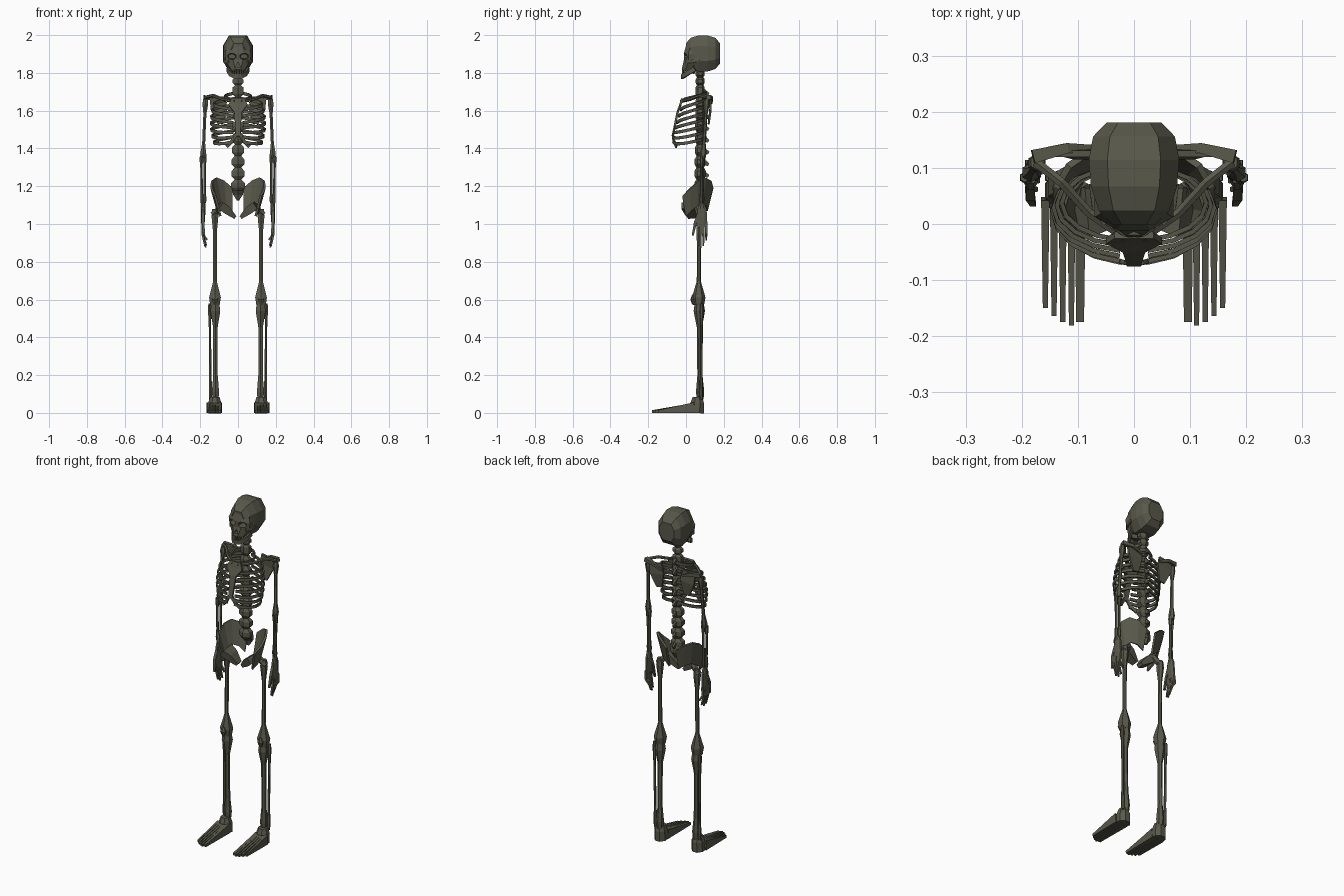
import bpy, bmesh, math
from mathutils import Vector

if "Cube" in bpy.data.objects:
    bpy.data.objects.remove(bpy.data.objects["Cube"], do_unlink=True)

bone = bpy.data.materials.new("dark_bone")
bone.use_nodes = True
bone.diffuse_color = (.1, .098, .07, 1)
bone.node_tree.nodes["Principled BSDF"].inputs["Base Color"].default_value = bone.diffuse_color


def polygon(sides):
    """Regular cross-section with a flat side facing each main direction."""
    angles = [(i + .5) * math.tau / sides for i in range(sides)]
    size = 1 / math.cos(math.pi / sides)
    return [(size * math.cos(a), size * math.sin(a)) for a in angles]


TRIANGLE, BOX, HEX, OCT = (polygon(sides) for sides in (3, 4, 6, 8))
SKULL = [(math.copysign(abs(u) ** .6, u), v) for u, v in OCT]
RIGHTWARD, BACKWARD, UPWARD = Vector((1, 0, 0)), Vector((0, 1, 0)), Vector((0, 0, 1))
SIDES = (("left", 1), ("right", -1))


def finish(name, bm):
    bmesh.ops.recalc_face_normals(bm, faces=bm.faces)
    mesh = bpy.data.meshes.new(name)
    bm.to_mesh(mesh)
    bm.free()
    mesh.materials.append(bone)
    obj = bpy.data.objects.new(name, mesh)
    bpy.context.collection.objects.link(obj)
    return obj


def loft(name, path, radii, ref=BACKWARD, section=HEX, mirror=1):
    """Sweep a section along a path; each radius is one size or (across, along ref)."""
    path = [Vector((x * mirror, y, z)) for x, y, z in path]
    last = len(path) - 1
    bm = bmesh.new()
    rings = []
    for i, point in enumerate(path):
        tangent = (path[min(i + 1, last)] - path[max(i - 1, 0)]).normalized()
        across = ref.cross(tangent).normalized()
        along = tangent.cross(across)
        radius = radii[i] if isinstance(radii, list) else radii
        wide, deep = radius if isinstance(radius, tuple) else (radius, radius)
        rings.append([bm.verts.new(point + across * u * wide + along * v * deep) for u, v in section])
    for lower, upper in zip(rings, rings[1:]):
        for j in range(len(section)):
            bm.faces.new((lower[j - 1], lower[j], upper[j], upper[j - 1]))
    bm.faces.new(rings[0])
    bm.faces.new(rings[-1])
    return finish(name, bm)


def pair(name, path, radii, ref=BACKWARD, section=HEX):
    for side, mirror in SIDES:
        loft(side + "_" + name, path, radii, ref, section, mirror)


def limb(name, top, bottom, shaft, upper, lower):
    """Pair of long bones with swollen ends."""
    top, bottom = Vector(top), Vector(bottom)
    path = [top.lerp(bottom, t) for t in (0, .08, .25, .75, .92, 1)]
    pair(name, path, [upper * .8, upper, shaft, shaft, lower, lower * .8])


def rib(name, height, width, front, drop, rise):
    """Pair of half-hoops from the spine to the breastbone."""
    back, count = .105, 8
    path = []
    for i in range(count + 1):
        t = i / count
        angle = .12 + t * (math.pi - .3)
        y = (back + front) / 2 + (back - front) / 2 * math.cos(angle)
        path.append((width * math.sin(angle), y, height - drop * t + rise * t ** 5))
    pair(name, path, (.004, .008), UPWARD, BOX)


# Skull
path, radii = [], []
for i in range(6):
    angle = .3 + i * .51
    swell = math.sqrt(math.sin(angle))
    path.append((0, .09 - .095 * math.cos(angle), 1.903))
    radii.append((swell * (.07 + i * .004), swell * .097))
cranium = loft("cranium", path, radii, UPWARD, SKULL)
face = loft("face", [(0, .035, 1.94), (0, .03, 1.9), (0, .03, 1.86), (0, .01, 1.805)],
            [(.055, .035), (.07, .042), (.065, .042), (.032, .035)], section=OCT)

# Eye sockets and nose opening
cutters = [loft("socket_cutter", [(.035, -.05, 1.887), (.032, .03, 1.887)],
                [(.028, .02), (.018, .012)], UPWARD, OCT, mirror) for side, mirror in SIDES]
cutters.append(loft("nose_cutter", [(0, .01, 1.84), (0, -.05, 1.84)], .008, RIGHTWARD, TRIANGLE))
for part in (cranium, face):
    for cutter in cutters:
        opening = part.modifiers.new("opening", "BOOLEAN")
        opening.operation = "DIFFERENCE"
        opening.solver = "EXACT"
        opening.object = cutter
    bpy.context.view_layer.update()
    carved = bpy.data.meshes.new_from_object(part.evaluated_get(bpy.context.evaluated_depsgraph_get()))
    part.modifiers.clear()
    part.data = carved
for cutter in cutters:
    bpy.data.objects.remove(cutter, do_unlink=True)

# Jaw, teeth and cheekbones
arc = [i * .35 for i in range(-4, 5)]
loft("jaw", [(.055 * math.sin(a), .06 - .08 * math.cos(a), 1.83 - .05 * math.cos(a)) for a in arc],
     (.006, .012), UPWARD, BOX)
for i in range(-2, 3):
    x, y = i * .011, abs(i) * .003 - .014
    loft("tooth", [(x, y, 1.815), (x, y, 1.79)], (.004, .006), section=BOX)
pair("cheekbone", [(.05, 0, 1.86), (.07, .03, 1.86), (.075, .07, 1.87)], (.005, .008), UPWARD, BOX)


# Spine: waisted vertebrae, with rear spines below the neck
def vertebra(name, z, reach, width):
    waist = width / 2
    path = [(0, .075, z + reach * step) for step in (-1, -.4, .4, 1)]
    loft(name, path, [waist, (width, width * .75), (width, width * .75), waist])


for i in range(9):
    z = 1.205 + i * .062
    vertebra("vertebra", z, .031, .036 - i * .001)
    loft("vertebra_spine", [(0, .09, z), (0, .12, z - .015)], [(.008, .016), (.005, .008)], UPWARD, BOX)
for i in range(3):
    vertebra("neck_vertebra", 1.715 + i * .041, .022, .028)
loft("sacrum", [(0, .085, 1.19), (0, .1, 1.155), (0, .095, 1.125)], [(.034, .02), (.025, .015), .006])

# Ribcage
loft("sternum", [(0, -.02, 1.665), (0, -.03, 1.63), (0, -.045, 1.59), (0, -.07, 1.465)],
     [(.035, .006), (.05, .006), (.02, .006), (.012, .006)], section=BOX)
rib("top_rib", 1.695, .07, -.015, .04, 0)
for i in range(7):
    level = i / 6
    width = .115 + .03 * math.sin(math.pi * (.15 + level * .7))
    rib("rib", 1.665 - .034 * i, width, -.03 - .04 * min(1, level * 1.4), .06, .06 * max(0, level - .4))
pair("cartilage", [(.06, -.05, 1.41), (.03, -.065, 1.44), (.01, -.07, 1.475)], (.004, .009), UPWARD, BOX)

# Collarbones and shoulder blades
pair("collarbone", [(.015, -.025, 1.65), (.08, .02, 1.66), (.13, .075, 1.68), (.175, .11, 1.67)], .008, UPWARD)
pair("shoulder_blade", [(.11, .125, 1.67), (.1, .13, 1.61), (.09, .12, 1.53)],
     [(.04, .006), (.045, .006), (.018, .005)], section=BOX)
pair("blade_ridge", [(.06, .135, 1.64), (.12, .135, 1.665), (.18, .12, 1.67)], [.005, .009, .012], UPWARD, BOX)

# Arms
limb("upper_arm", (.172, .11, 1.66), (.185, .09, 1.35), .008, .015, .015)
limb("outer_forearm", (.195, .083, 1.36), (.19, .08, 1.11), .006, .009, .009)
limb("inner_forearm", (.176, .09, 1.37), (.176, .087, 1.11), .006, .01, .009)

# Hands
pair("palm", [(.184, .085, 1.11), (.184, .085, 1.08), (.186, .085, .985)],
     [.012, (.013, .024), (.008, .029)], section=OCT)
for j in range(4):
    y = .062 + j * .015
    tip = .875 + .01 * (j - 1) ** 2
    pair("finger", [(.186, y, 1), (.188, y, .95), (.175 - j * .004, y, tip)], [.007, .0065, .004], section=BOX)
pair("thumb", [(.184, .07, 1.06), (.185, .05, 1.01), (.18, .036, .94)], [.008, .008, .005], section=BOX)

# Hip bones: flared wing and lower arm
for side, mirror in SIDES:
    bm = bmesh.new()
    rows = []
    for flare in (1, .85, .7):
        row = []
        for i in range(6):
            angle = i * .44
            x = .03 + .112 * flare * math.sin(angle)
            y = .04 + .1 * flare * math.cos(angle)
            z = 1.19 - .4 * (1 - flare) + .055 * flare * math.sin(angle * 1.8)
            row.append(bm.verts.new((x * mirror, y, z)))
        rows.append(row)
    for upper, lower in zip(rows, rows[1:]):
        for j in range(1, len(upper)):
            bm.faces.new((upper[j - 1], upper[j], lower[j], lower[j - 1]))
    wing = finish(side + "_hip_wing", bm)
    shell = wing.modifiers.new("thickness", "SOLIDIFY")
    shell.thickness = .012
    shell.offset = 0
pair("hip_arm", [(.095, .02, 1.1), (.06, .025, 1.075), (.015, .03, 1.035)],
     [(.02, .045), (.022, .035), (.009, .018)], section=BOX)

# Legs
pair("hip_ball", [(.085, .055, 1.1), (.105, .065, 1.075), (.135, .07, 1.05)], .015)
limb("thigh", (.122, .07, 1.08), (.122, .067, .57), .0095, .018, .031)
pair("kneecap", [(.122, .04, .625), (.122, .035, .6), (.122, .04, .575)], [.007, (.016, .01), .007])
limb("shin", (.12, .07, .58), (.119, .075, .07), .012, .026, .019)
limb("outer_shin", (.15, .083, .58), (.145, .08, .07), .006, .009, .009)

# Feet: ankle block with five tapering toes
pair("ankle", [(.123, .06, .085), (.123, .06, .055), (.123, .055, 0)],
     [.025, (.034, .035), (.036, .04)], section=OCT)
for j in range(5):
    x = .096 + j * .0155
    width = .0045 if j else .007
    tip = .006 * abs(j - 1) ** 1.5 - .18
    pair("toe", [(x, .045, .028), (x, -.02, .021), (x, tip, .007)],
         [(width + .003, .028), (width + .002, .021), (width, .007)], UPWARD, BOX)
